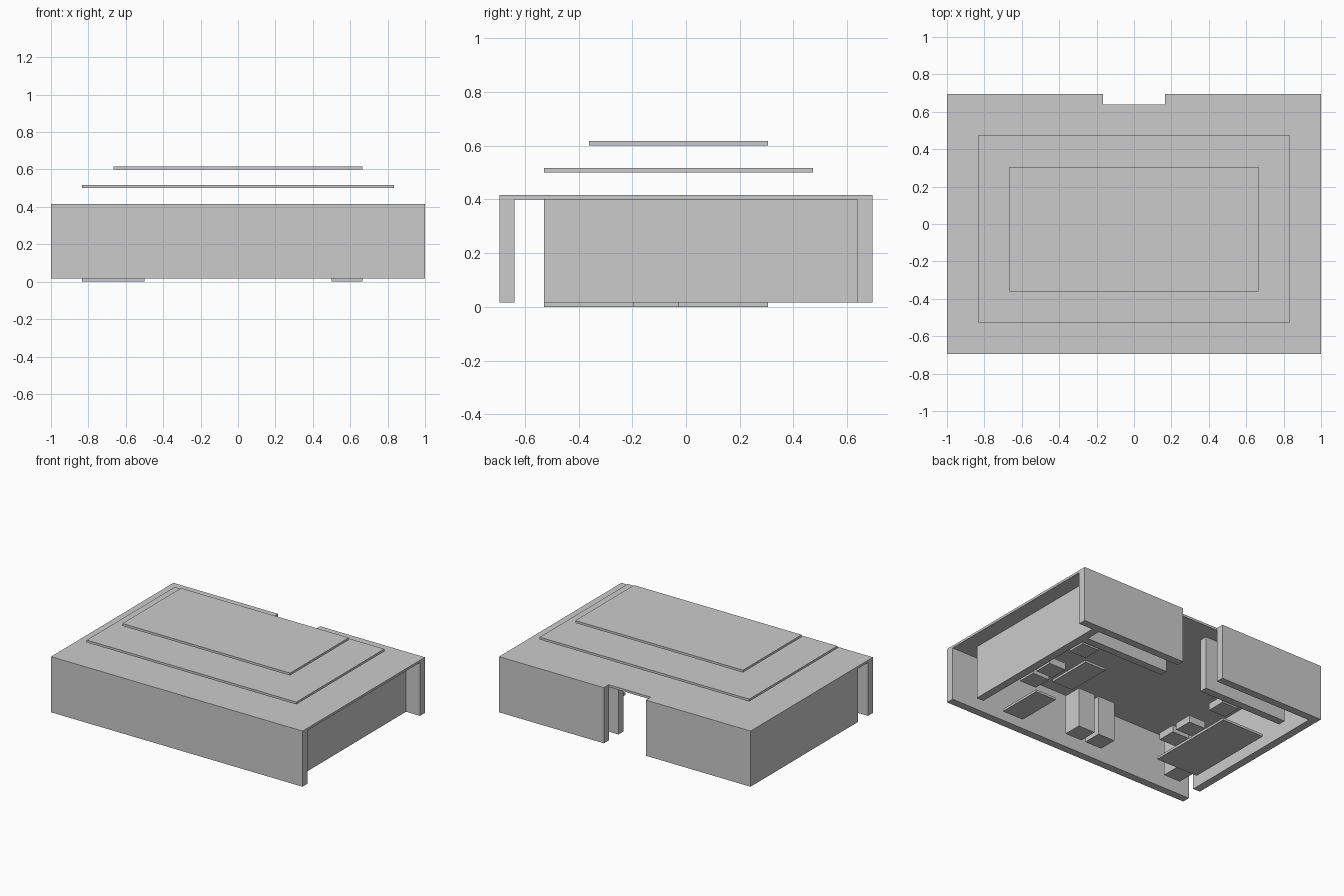
import bpy

if "Cube" in bpy.data.objects:
    bpy.data.objects.remove(bpy.data.objects["Cube"])

U = 1 / 6            # one layout unit
Y0 = -1 / 36         # depth offset that centres the model

mat = bpy.data.materials.new("plain_grey")
mat.diffuse_color = (0.6, 0.6, 0.6, 1)
mat.use_nodes = True
mat.node_tree.nodes["Principled BSDF"].inputs["Base Color"].default_value = mat.diffuse_color


def box(name, x, y, z):
    """Box from (min, max) ranges in layout units."""
    bpy.ops.mesh.primitive_cube_add(size=1)
    ob = bpy.context.object
    ob.name = name
    lo, hi = zip(x, y, z)
    for v in ob.data.vertices:
        v.co = [(a if c < 0 else b) * U for c, a, b in zip(v.co, lo, hi)]
        v.co.y += Y0
    ob.data.materials.append(mat)
    return ob


def block(name, cx, cy, top, size=0.8):
    """Square block standing on floor level."""
    h = size / 2
    return box(name, (cx - h, cx + h), (cy - h, cy + h), (0.1, top))


T = 1 / 3            # wall thickness
WALL = (0.1, 2.5)

# Roof slab and the two floating upper decks
box("roof_slab", (-6, 6), (-4, 4), (2.4, 2.5))
box("middle_deck", (-5, 5), (-3, 3), (3.0, 3.1))
box("upper_deck", (-4, 4), (-2, 2), (3.6, 3.7))

# Outer walls, with a doorway at the back and open corners at the front
box("front_wall", (-6, 6), (-4, -4 + T), WALL)
box("left_wall", (-6, -6 + T), (-3, 4), (0.1, 2.4))
box("right_wall", (5, 5 + T), (-3, 4), (0.1, 2.4))
box("back_wall_left", (-6, -1), (4, 4 + T), WALL)
box("back_wall_right", (1, 6), (4, 4 + T), WALL)

# Inner walls beside the doorway
box("inner_wall_left", (-5, -1), (3, 3 + T), (0.1, 2.4))
box("inner_wall_right", (1, 5), (3, 3 + T), (0.1, 2.4))

# Floor pads
box("long_floor_pad", (-5, -3), (-2, 2), (0, 0.1))
box("front_floor_pad", (3, 4), (-3, -1), (0, 0.1))
box("rear_floor_pad", (3, 4), (0, 2), (0, 0.1))

# Tall cabinets along the front wall
for i, cx in enumerate((-4.5, -0.5, 0.5)):
    block(f"cabinet_{i + 1}", cx, -2.5, 1.8)

# Low seats beside the pads
for side, cx in (("left", -2.6), ("right", 4.5)):
    for i, cy in enumerate((-0.5, 0.5, 2.5)):
        block(f"{side}_seat_{i + 1}", cx, cy, 0.4)
